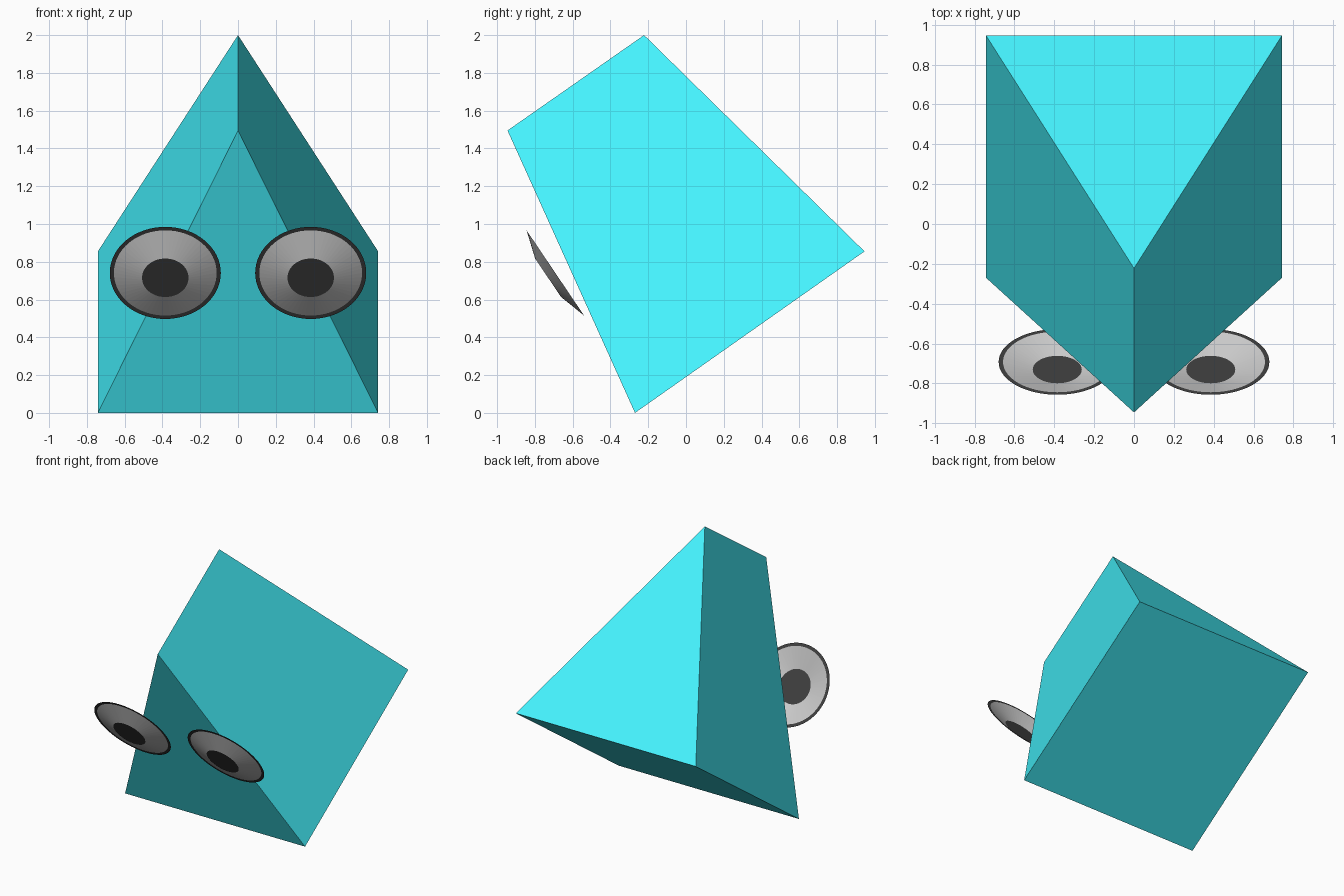
import bpy, bmesh, math
from mathutils import Matrix

if "Cube" in bpy.data.objects:
    bpy.data.objects.remove(bpy.data.objects["Cube"])

SEG = 64


def material(name, color):
    m = bpy.data.materials.new(name)
    m.diffuse_color = (*color, 1)
    m.use_nodes = True
    m.node_tree.nodes["Principled BSDF"].inputs["Base Color"].default_value = m.diffuse_color
    return m


teal = material("teal", (0.06, 0.9, 1.0))
black = material("black", (0.05, 0.05, 0.05))


def finish(bm, name, mat=None, matrix=None):
    mesh = bpy.data.meshes.new(name)
    bm.to_mesh(mesh)
    bm.free()
    if mat:
        mesh.materials.append(mat)
    ob = bpy.data.objects.new(name, mesh)
    if matrix:
        ob.matrix_world = matrix
    bpy.context.collection.objects.link(ob)
    return ob


def circle(bm, r, z):
    return [bm.verts.new((r * math.cos(t), r * math.sin(t), z))
            for t in (2 * math.pi * i / SEG for i in range(SEG))]


def band(name, outer, inner, mat, matrix):
    """Open surface between two circles given as (radius, height)."""
    bm = bmesh.new()
    a, b = circle(bm, *outer), circle(bm, *inner)
    for i in range(SEG):
        j = (i + 1) % SEG
        bm.faces.new((a[i], a[j], b[j], b[i]))
    finish(bm, name, mat, matrix)


def disc(name, r, z, mat, matrix):
    bm = bmesh.new()
    bm.faces.new(circle(bm, r, z))
    finish(bm, name, mat, matrix)


# Tilted wedge body: triangular front and back ends, ridge at x = 0
W = 0.742
bm = bmesh.new()
front = [bm.verts.new(p) for p in ((-W, -0.27, 0), (W, -0.27, 0), (0, -0.945, 1.495))]
back = [bm.verts.new(p) for p in ((-W, 0.945, 0.855), (W, 0.945, 0.855), (0, -0.222, 2.0))]
bm.faces.new(front)
bm.faces.new(back[::-1])
for i in range(3):
    j = (i + 1) % 3
    bm.faces.new((front[j], front[i], back[i], back[j]))
bmesh.ops.recalc_face_normals(bm, faces=bm.faces)
finish(bm, "wedge_body", teal)

# Eyes: flat rim, shallow open cone and pupil, tilted forward and down
for side, s in (("left", -1), ("right", 1)):
    place = Matrix.Translation((s * 0.385, -0.692, 0.741)) @ Matrix.Rotation(math.radians(124), 4, 'X')
    band(side + "_eye_rim", (0.294, 0), (0.272, 0), black, place)
    band(side + "_eye_white", (0.272, 0), (0.123, 0.046), None, place)
    disc(side + "_pupil", 0.123, 0.046, black, place)
